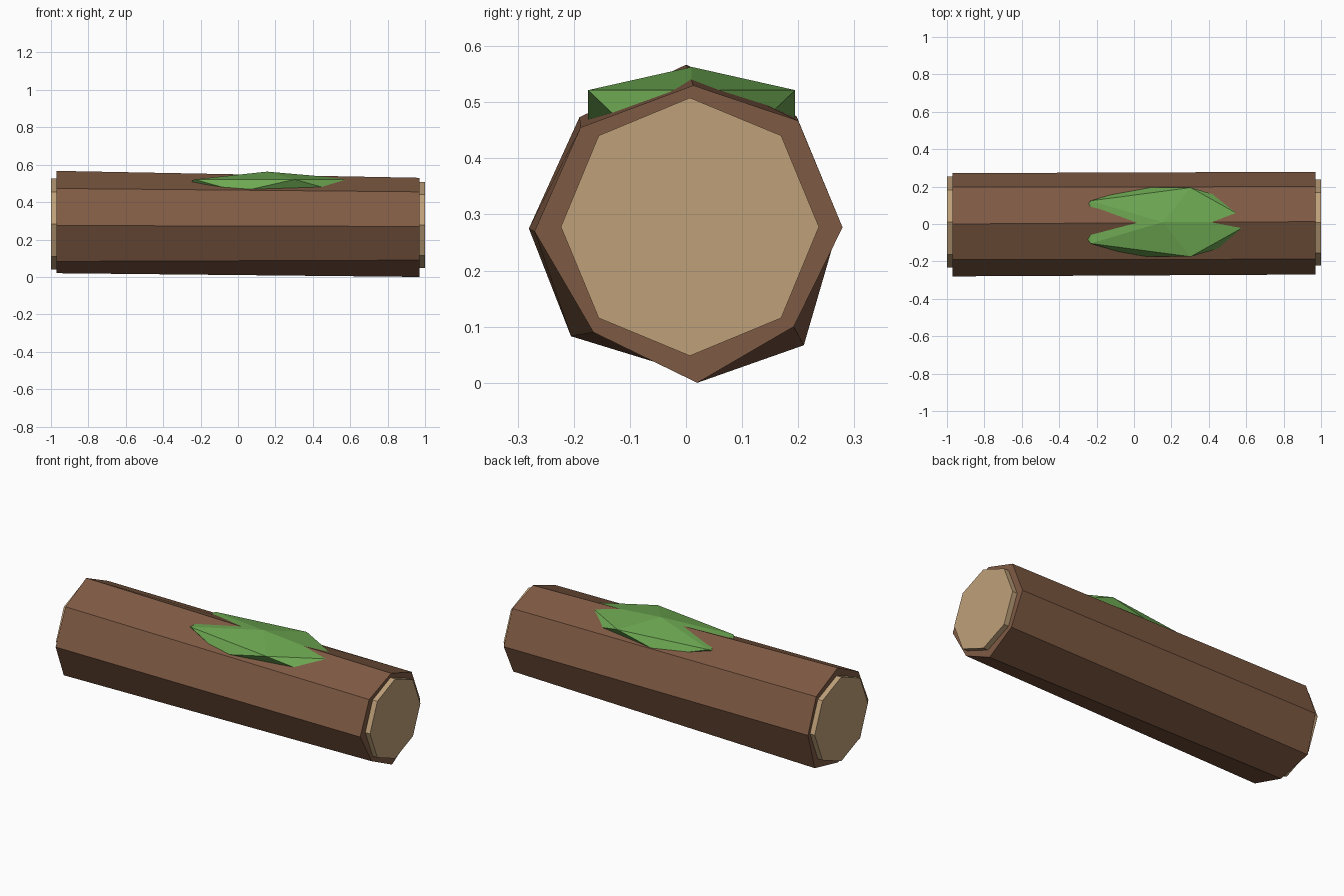
import bpy
import bmesh
from math import sin, cos, tau

default = bpy.data.objects.get("Cube")
if default:
    bpy.data.objects.remove(default, do_unlink=True)


def srgb_to_linear(value):
    c = value / 255
    return c / 12.92 if c <= 0.04045 else ((c + 0.055) / 1.055) ** 2.4


def make_material(name, rgb):
    material = bpy.data.materials.new(name)
    material.use_nodes = True
    colour = (*map(srgb_to_linear, rgb), 1)
    material.diffuse_color = colour
    material.node_tree.nodes["Principled BSDF"].inputs["Base Color"].default_value = colour
    return material


def finish(name, bm, material):
    bmesh.ops.recalc_face_normals(bm, faces=bm.faces)
    mesh = bpy.data.meshes.new(name)
    bm.to_mesh(mesh)
    bm.free()
    mesh.materials.append(material)
    obj = bpy.data.objects.new(name, mesh)
    bpy.context.collection.objects.link(obj)
    return obj


def loft(name, sections, material):
    """Bridge two (x, outline) sections and close both ends."""
    bm = bmesh.new()
    first, last = [[bm.verts.new((x, y, z)) for y, z in outline]
                   for x, outline in sections]
    count = len(first)
    for i in range(count):
        j = (i + 1) % count
        bm.faces.new((first[i], first[j], last[j], last[i]))
    bm.faces.new(first)
    bm.faces.new(last)
    return finish(name, bm, material)


def octagon(y, z, radius):
    return [(y + radius * sin(tau * i / 8), z + radius * cos(tau * i / 8))
            for i in range(8)]


bark_brown = make_material("bark brown", (127, 90, 67))
cut_wood = make_material("cut wood tan", (190, 160, 121))
leaf_green = make_material("moss green", (109, 168, 82))

# Bark: slightly irregular eight-sided trunk, outlines start at the top ridge
left_outline = [(0, .567), (.197, .475), (.272, .28), (.21, .067),
                (0, .02), (-.205, .083), (-.28, .275), (-.19, .473)]
right_outline = [(.013, .53), (.2, .467), (.279, .277), (.192, .1),
                 (.02, 0), (-.165, .09), (-.27, .27), (-.188, .455)]
loft("bark", [(-.97, left_outline), (.97, right_outline)], bark_brown)

# Pale heartwood showing just beyond the bark at both ends
loft("heartwood_left", [(-1, octagon(.01, .282, .243)),
                        (-.9, octagon(.01, .282, .243))], cut_wood)
loft("heartwood_right", [(.9, octagon(.007, .278, .23)),
                         (1, octagon(.007, .278, .23))], cut_wood)

# Moss: flattened faceted ball sunk into the top of the trunk
bm = bmesh.new()
bmesh.ops.create_icosphere(bm, subdivisions=1, radius=1)
bmesh.ops.scale(bm, vec=(.535, .217, .075), verts=bm.verts)
bmesh.ops.translate(bm, vec=(.155, .01, .488), verts=bm.verts)
finish("moss_patch", bm, leaf_green)
